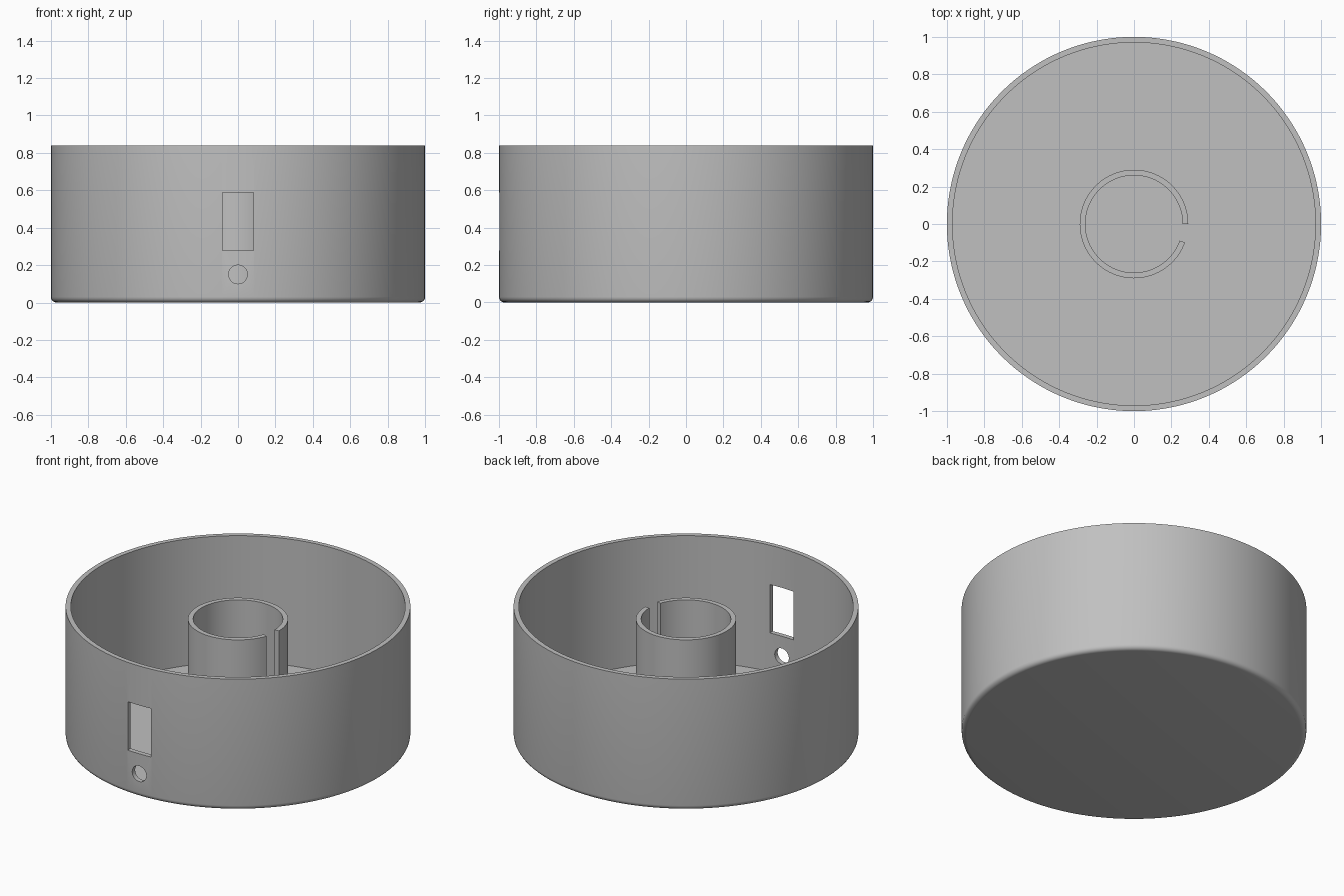
import bpy, bmesh, math

if "Cube" in bpy.data.objects:
    bpy.data.objects.remove(bpy.data.objects["Cube"])

grey = bpy.data.materials.new("plain_grey")
grey.diffuse_color = (0.53, 0.53, 0.53, 1)
grey.use_nodes = True
grey.node_tree.nodes["Principled BSDF"].inputs["Base Color"].default_value = grey.diffuse_color


def finish(bm, name):
    bmesh.ops.recalc_face_normals(bm, faces=bm.faces)
    me = bpy.data.meshes.new(name)
    bm.to_mesh(me)
    bm.free()
    me.materials.append(grey)
    ob = bpy.data.objects.new(name, me)
    bpy.context.collection.objects.link(ob)
    return ob


def activate(ob):
    bpy.ops.object.select_all(action='DESELECT')
    ob.select_set(True)
    bpy.context.view_layer.objects.active = ob


def ring(bm, r, z, n):
    return [bm.verts.new((r * math.cos(2 * math.pi * i / n),
                          r * math.sin(2 * math.pi * i / n), z)) for i in range(n)]


# Round open cup: rounded bottom edge, thin wall, flat floor
H, R, WALL, FLOOR, FIL, N = 0.84, 1.0, 0.03, 0.03, 0.03, 144
profile = [(R - FIL + FIL * math.sin(a), FIL - FIL * math.cos(a))
           for a in (math.pi / 2 * k / 5 for k in range(6))]
profile += [(R, H), (R - WALL, H), (R - WALL, FLOOR)]
bm = bmesh.new()
rings = [ring(bm, r, z, N) for r, z in profile]
for a, b in zip(rings, rings[1:]):
    for i in range(N):
        j = (i + 1) % N
        bm.faces.new((a[i], a[j], b[j], b[i]))
bm.faces.new(rings[0])
bm.faces.new(rings[-1])
cup = finish(bm, "cup_body")

# Cutters for the switch window and the cable hole in the front wall
bm = bmesh.new()
bmesh.ops.create_cube(bm, size=1)
for v in bm.verts:
    v.co = (v.co.x * 0.166, -1 + v.co.y * 0.3, 0.433 + v.co.z * 0.31)
window = finish(bm, "window_cutter")
bm = bmesh.new()
bmesh.ops.create_cone(bm, cap_ends=True, segments=40, radius1=0.05, radius2=0.05, depth=0.3)
for v in bm.verts:
    v.co = (v.co.x, -1 + v.co.z, 0.15 + v.co.y)
hole = finish(bm, "cable_hole_cutter")

for cutter in (window, hole):
    activate(cup)
    m = cup.modifiers.new("cut", 'BOOLEAN')
    m.operation, m.solver, m.object = 'DIFFERENCE', 'EXACT', cutter
    bpy.ops.object.modifier_apply(modifier=m.name)
    bpy.data.objects.remove(cutter)

# Slotted centre tube: a thin arc wall with a 20 degree gap
RO, RI, TOP, STEPS = 0.29, 0.26, 0.76, 96
bm = bmesh.new()
rows = []
for k in range(STEPS + 1):
    a = math.radians(340 * k / STEPS)
    rows.append([bm.verts.new((r * math.cos(a), r * math.sin(a), z))
                 for r, z in ((RO, FLOOR), (RO, TOP), (RI, TOP), (RI, FLOOR))])
for p, q in zip(rows, rows[1:]):
    for i in range(4):
        j = (i + 1) % 4
        bm.faces.new((p[i], p[j], q[j], q[i]))
bm.faces.new(rows[0])
bm.faces.new(rows[-1])
tube = finish(bm, "centre_tube")

for ob in (cup, tube):
    activate(ob)
    bpy.ops.object.shade_smooth_by_angle(angle=math.radians(30))
